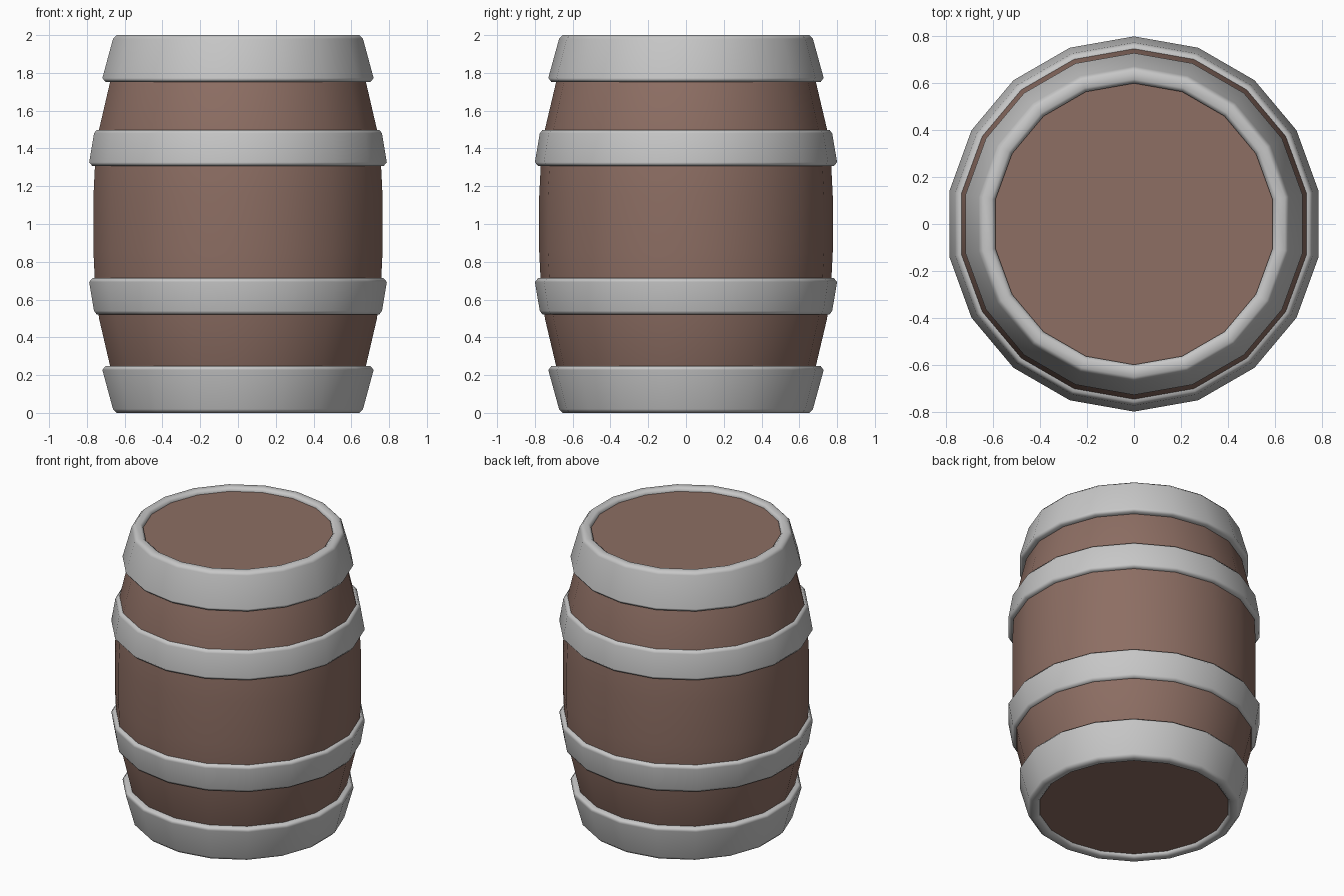
import bpy, bmesh, math

if "Cube" in bpy.data.objects:
    bpy.data.objects.remove(bpy.data.objects["Cube"])

SIDES = 18


def material(name, rgb):
    m = bpy.data.materials.new(name)
    m.diffuse_color = (*rgb, 1)
    m.use_nodes = True
    m.node_tree.nodes["Principled BSDF"].inputs["Base Color"].default_value = m.diffuse_color
    return m


wood = material("brown_wood", (0.266, 0.156, 0.125))
metal = material("light_grey_metal", (0.57, 0.57, 0.57))


def lathe(name, profile, mat, closed=False):
    """Spin (radius, z) points into an 18-sided ring; open profiles get end caps."""
    bm = bmesh.new()
    rings = []
    for r, z in profile:
        ring = []
        for i in range(SIDES):
            a = math.pi / 2 + math.tau * i / SIDES
            ring.append(bm.verts.new((r * math.cos(a), r * math.sin(a), z)))
        rings.append(ring)
    pairs = list(zip(rings, rings[1:]))
    if closed:
        pairs.append((rings[-1], rings[0]))
    else:
        bm.faces.new(rings[0])
        bm.faces.new(rings[-1])
    for lo, hi in pairs:
        for i in range(SIDES):
            j = (i + 1) % SIDES
            bm.faces.new((lo[i], lo[j], hi[j], hi[i]))
    bmesh.ops.recalc_face_normals(bm, faces=bm.faces)
    me = bpy.data.meshes.new(name)
    bm.to_mesh(me)
    bm.free()
    me.materials.append(mat)
    ob = bpy.data.objects.new(name, me)
    bpy.context.collection.objects.link(ob)
    bpy.context.view_layer.objects.active = ob
    ob.select_set(True)
    bpy.ops.object.shade_smooth_by_angle(angle=math.radians(60))
    ob.select_set(False)
    if closed:
        wn = ob.modifiers.new("face_weighted_normals", 'WEIGHTED_NORMAL')
        wn.keep_sharp = True
    return ob


# bulging wooden body with slightly recessed lids
half = [(0.777, 1.15), (0.769, 1.31), (0.747, 1.5), (0.688, 1.75), (0.602, 1.975)]
lathe("barrel_body", [(r, 2 - z) for r, z in reversed(half)] + half, wood)

# bevelled metal hoops: end hoop wraps over the rim, middle hoop hugs the bulge
end_hoop = [(0.675, 1.752), (0.712, 1.751), (0.729, 1.773), (0.672, 1.98),
            (0.653, 2.0), (0.617, 2.0), (0.6, 1.985), (0.6, 1.96)]
mid_hoop = [(0.755, 1.307), (0.783, 1.307), (0.80, 1.327), (0.774, 1.48),
            (0.76, 1.498), (0.742, 1.498)]
for label, prof, mirror in (("end_hoop", end_hoop, 2.0), ("middle_hoop", mid_hoop, 2.02)):
    lathe("upper_" + label, prof, metal, closed=True)
    lathe("lower_" + label, [(r, mirror - z) for r, z in prof], metal, closed=True)
